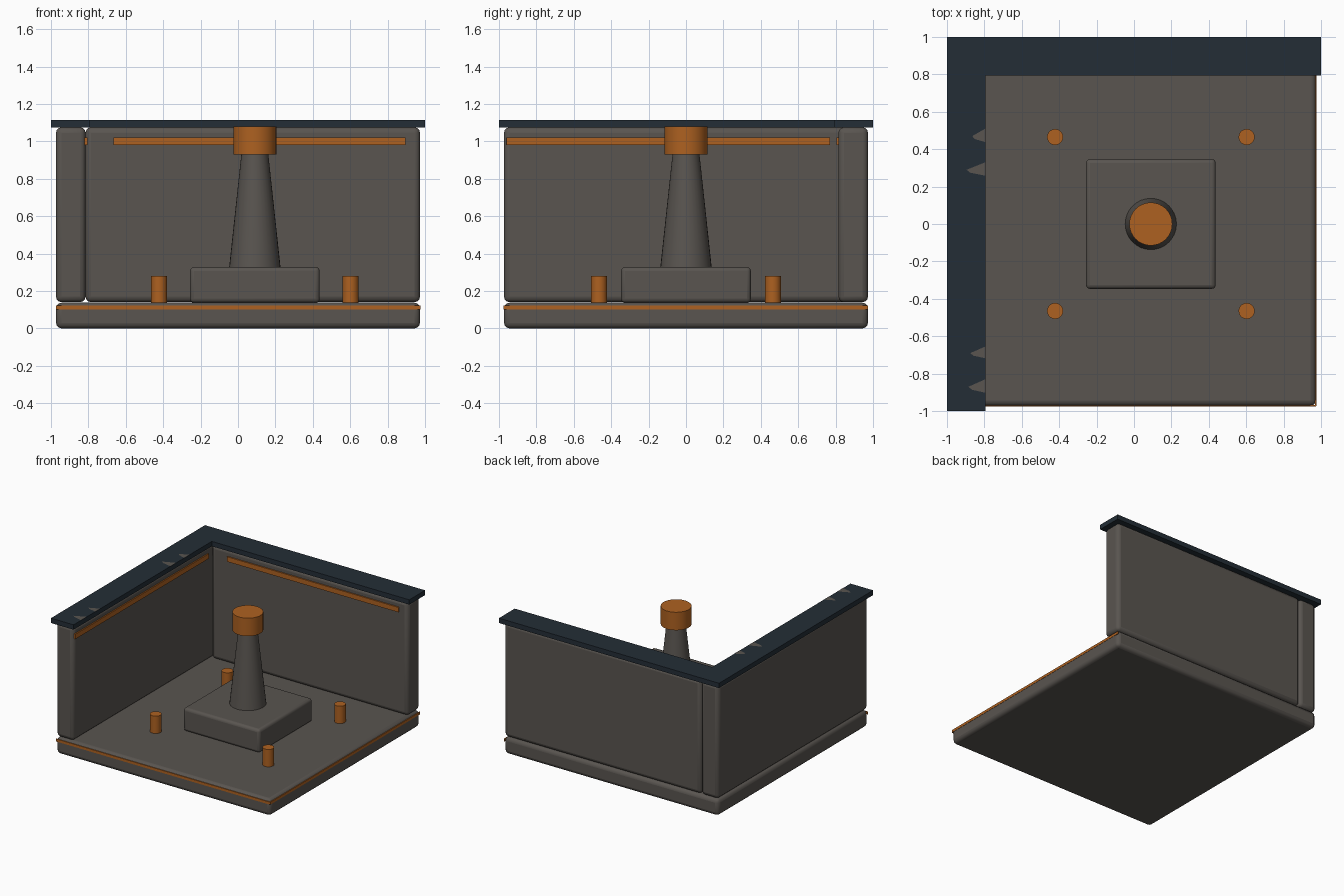
import bpy
import bmesh
import math

cube = bpy.data.objects.get("Cube")
if cube:
    bpy.data.objects.remove(cube, do_unlink=True)


def make_material(name, rgb):
    mat = bpy.data.materials.new(name)
    mat.use_nodes = True
    mat.diffuse_color = (*rgb, 1)
    bsdf = next(n for n in mat.node_tree.nodes if n.type == "BSDF_PRINCIPLED")
    bsdf.inputs["Base Color"].default_value = (*rgb, 1)
    return mat


STONE = make_material("warm_grey", (0.10, 0.09, 0.08))
ORANGE = make_material("burnt_orange", (0.42, 0.12, 0.015))
NAVY = make_material("dark_navy", (0.017, 0.027, 0.037))


def finish(bm, name, mat):
    mesh = bpy.data.meshes.new(name)
    bm.to_mesh(mesh)
    bm.free()
    mesh.materials.append(mat)
    obj = bpy.data.objects.new(name, mesh)
    bpy.context.collection.objects.link(obj)
    return obj


def smooth(obj):
    bpy.ops.object.select_all(action="DESELECT")
    obj.select_set(True)
    bpy.context.view_layer.objects.active = obj
    bpy.ops.object.shade_smooth_by_angle(angle=math.radians(35))


def box(name, mat, x, y, z, bevel=0):
    """Box from (min, max) ranges, with optional rounded edges."""
    bm = bmesh.new()
    bmesh.ops.create_cube(bm, size=1)
    for v in bm.verts:
        v.co = [r[0] if c < 0 else r[1] for c, r in zip(v.co, (x, y, z))]
    obj = finish(bm, name, mat)
    if bevel:
        mod = obj.modifiers.new("rounded_edges", "BEVEL")
        mod.width = bevel
        mod.segments = 3
        smooth(obj)
    return obj


def column(name, mat, x, y, z, r_bottom, r_top, sides=32):
    bm = bmesh.new()
    bmesh.ops.create_cone(bm, cap_ends=True, segments=sides, radius1=r_bottom,
                          radius2=r_top, depth=z[1] - z[0])
    bmesh.ops.translate(bm, verts=bm.verts, vec=(x, y, sum(z) / 2))
    obj = finish(bm, name, mat)
    smooth(obj)
    return obj


def chip(name, y, length, depth):
    """Thin worn patch on the inner edge of the left coping."""
    bm = bmesh.new()
    outline = ((0, -0.4), (0, 0.5), (-0.5, 0.25), (-1, 0), (-0.8, -0.2))
    verts = [bm.verts.new((INNER_CAP + px * depth, y + py * length, CAP_Z[1] + 0.001))
             for px, py in outline]
    bm.faces.new(verts)
    bm.normal_update()
    return finish(bm, name, STONE)


E = 0.973            # half width of the base
WALL = 0.815         # inner face of the walls
INNER_CAP = -0.795   # inner edge of the left coping
WALL_Z = (0.14, 1.075)
CAP_Z = (1.075, 1.115)

# Base slab with trim on its two open sides
box("base_slab", STONE, (-E, E), (-E, E), (0, 0.137), 0.03)
box("front_trim", ORANGE, (-E, E), (-E - 0.002, -E + 0.006), (0.1, 0.121))
box("side_trim", ORANGE, (E - 0.006, E + 0.002), (-E, E), (0.1, 0.121))

# Walls
box("left_wall", STONE, (-E, -WALL), (-E, E), WALL_Z, 0.03)
box("back_wall", STONE, (-WALL, E), (WALL, E), WALL_Z, 0.03)

# Coping along the wall tops
box("back_coping", NAVY, (-1, 1), (-INNER_CAP, 1), CAP_Z)
box("left_coping", NAVY, (-1, INNER_CAP), (-1, -INNER_CAP), CAP_Z)
for i, (y, length, depth) in enumerate(((0.47, 0.08, 0.07), (0.29, 0.08, 0.1),
                                        (-0.69, 0.07, 0.08), (-0.87, 0.08, 0.09))):
    chip(f"worn_patch_{i + 1}", y, length, depth)

# Light strips on the inner wall faces
box("back_light_strip", ORANGE, (-0.665, 0.895), (WALL - 0.01, WALL + 0.005), (0.98, 1.02))
box("left_light_strip", ORANGE, (-WALL - 0.005, -WALL + 0.01), (-0.96, 0.77), (0.98, 1.02))

# Central pedestal, tapered post and its cap
CX = 0.09
box("pedestal", STONE, (CX - 0.347, CX + 0.347), (-0.347, 0.347), (0.137, 0.328), 0.022)
column("post", STONE, CX, 0, (0.32, 0.95), 0.138, 0.07)
column("post_cap", ORANGE, CX, 0, (0.93, 1.078), 0.115, 0.115)

# Four pins around the pedestal
for side, sx in (("left", 1), ("right", -1)):
    for end, sy in (("front", -1), ("back", 1)):
        column(f"{end}_{side}_pin", ORANGE, CX + sx * 0.512, sy * 0.465,
               (0.13, 0.28), 0.043, 0.043, 20)
